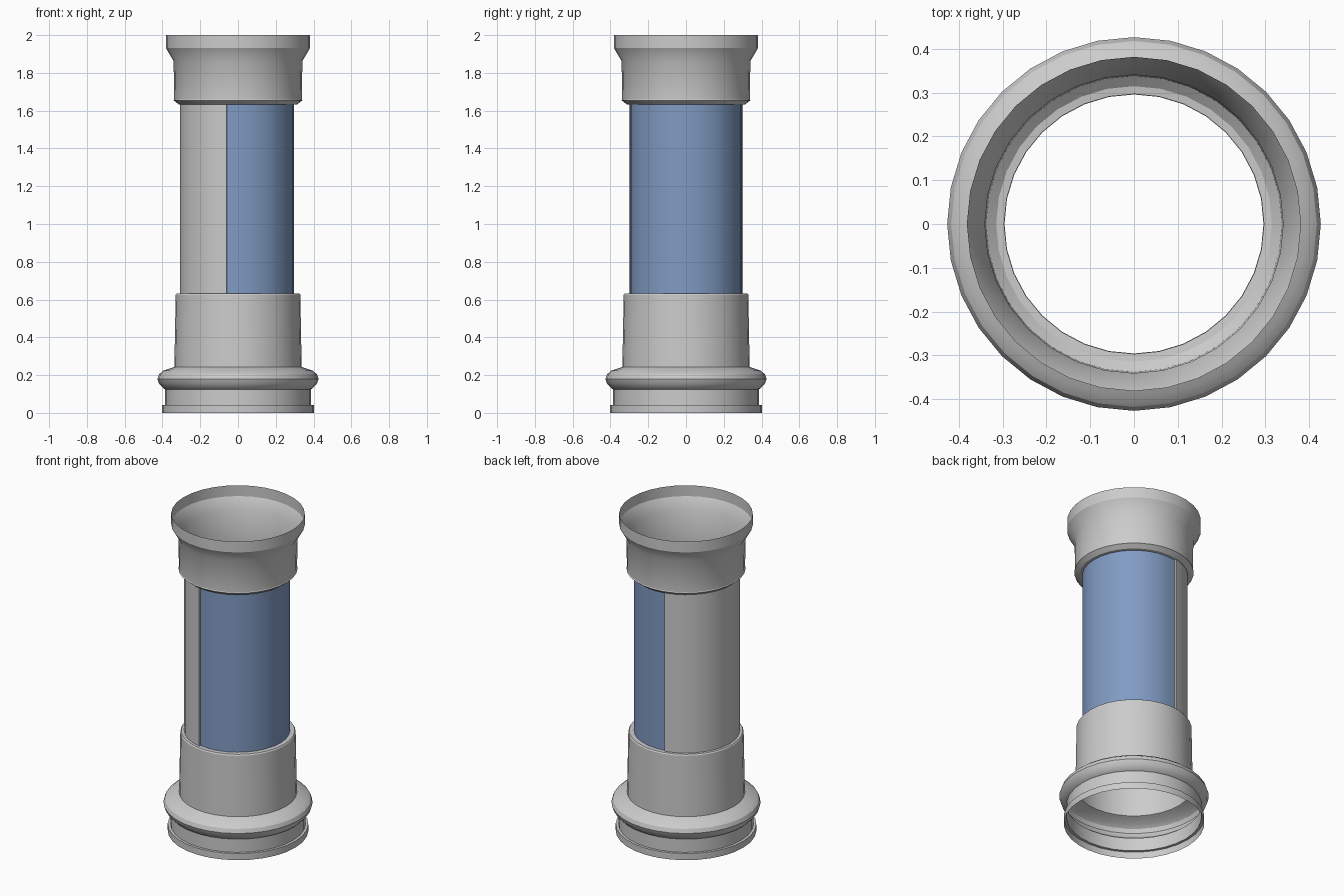
import bpy, math

if "Cube" in bpy.data.objects:
    bpy.data.objects.remove(bpy.data.objects["Cube"])

SIDES = 32


def lathe(name, profile, first=0, count=SIDES, color=None):
    """Revolve (radius, z) points through `count` of the 32 segments."""
    closed = count == SIDES
    cols = count if closed else count + 1
    n = len(profile)
    verts, faces = [], []
    for i in range(cols):
        a = 2 * math.pi * (first + i) / SIDES
        verts += [(r * math.cos(a), r * math.sin(a), z) for r, z in profile]
    for i in range(count):
        j = (i + 1) % cols
        for k in range(n - 1):
            faces.append((i * n + k, j * n + k, j * n + k + 1, i * n + k + 1))
    mesh = bpy.data.meshes.new(name)
    mesh.from_pydata(verts, [], faces)
    obj = bpy.data.objects.new(name, mesh)
    bpy.context.collection.objects.link(obj)
    if color:
        mat = bpy.data.materials.new(name + "_blue")
        mat.diffuse_color = color
        mat.use_nodes = True
        mat.node_tree.nodes["Principled BSDF"].inputs["Base Color"].default_value = mat.diffuse_color
        mesh.materials.append(mat)
    bpy.ops.object.select_all(action='DESELECT')
    obj.select_set(True)
    bpy.context.view_layer.objects.active = obj
    bpy.ops.object.shade_smooth_by_angle(angle=math.radians(30))
    return obj


# Open base: foot flange, rounded moulding, plinth and ledge
lathe("base", [(0.402, 0), (0.402, 0.042), (0.386, 0.042), (0.386, 0.125),
               (0.395, 0.13), (0.418, 0.155), (0.427, 0.18), (0.418, 0.205),
               (0.395, 0.224), (0.345, 0.24), (0.337, 0.244),
               (0.330, 0.625), (0.325, 0.632), (0.296, 0.632)])

# Capital: ledge, collar, flare and open rim
lathe("capital", [(0.297, 1.632), (0.315, 1.634), (0.341, 1.655),
                  (0.338, 1.66), (0.341, 1.862), (0.382, 1.932), (0.382, 2.0)])

# Shaft: raised plain shell on the left, recessed blue panel on the right
Z0, Z1 = 0.632, 1.633
lathe("shaft_shell", [(0.308, Z0), (0.308, Z1)], 9, 14)
lathe("display_panel", [(0.297, Z0), (0.297, Z1)], -9, 18, (0.22, 0.33, 0.55, 1))

# Narrow strips joining the shell to the panel
for side in (1, -1):
    a = side * 2 * math.pi * 9 / SIDES
    mesh = bpy.data.meshes.new("panel_edge")
    mesh.from_pydata([(r * math.cos(a), r * math.sin(a), z)
                      for r, z in ((0.297, Z0), (0.308, Z0), (0.308, Z1), (0.297, Z1))],
                     [], [(0, 1, 2, 3) if side > 0 else (3, 2, 1, 0)])
    bpy.context.collection.objects.link(bpy.data.objects.new("panel_edge", mesh))
